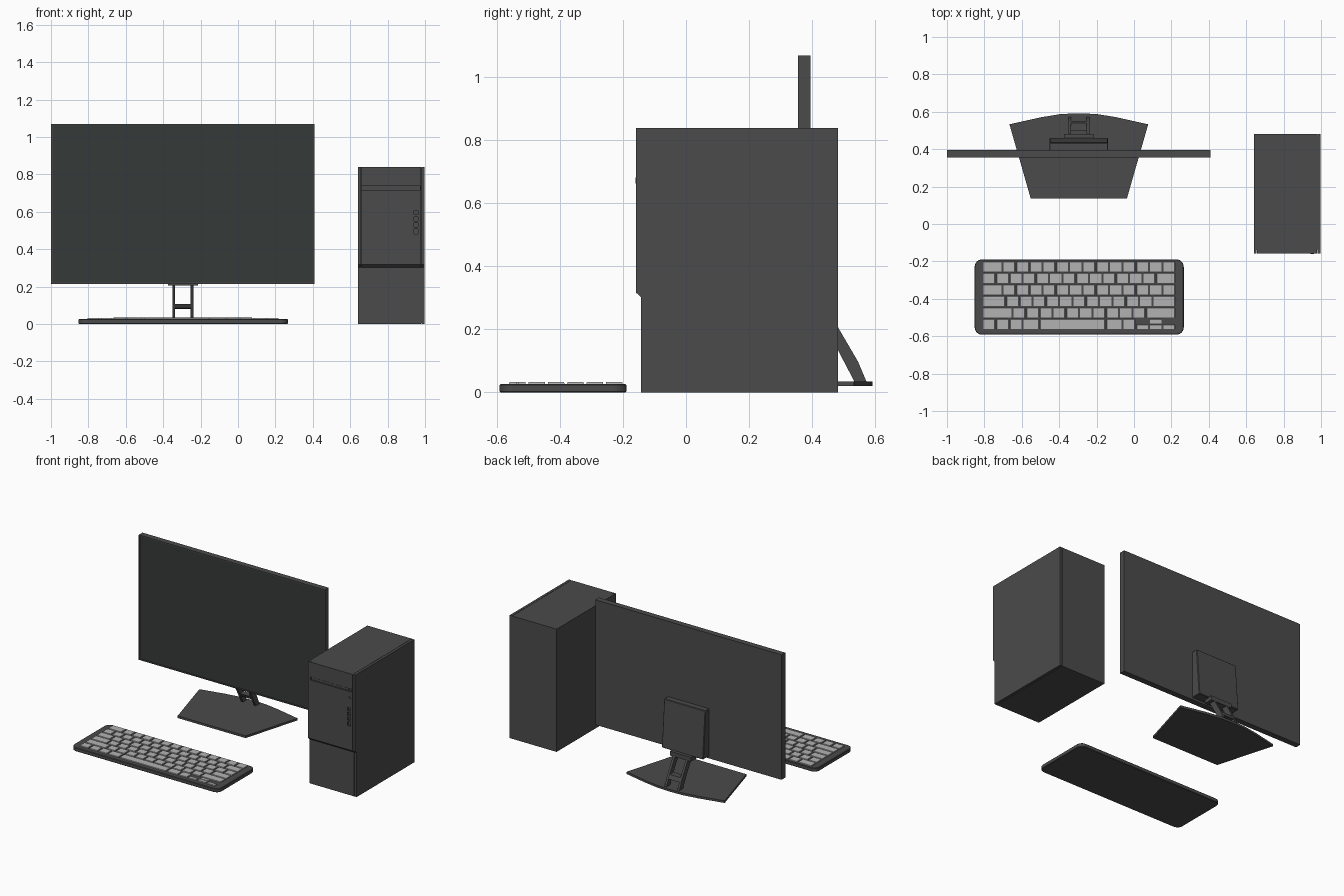
import bpy, bmesh, math
from mathutils import Vector, Matrix

if "Cube" in bpy.data.objects:
    bpy.data.objects.remove(bpy.data.objects["Cube"])


def material(name, r, g, b):
    m = bpy.data.materials.new(name)
    m.diffuse_color = (r, g, b, 1)
    m.use_nodes = True
    m.node_tree.nodes["Principled BSDF"].inputs["Base Color"].default_value = m.diffuse_color
    return m


DARK = material("dark_plastic", 0.07, 0.07, 0.07)
SCREEN = material("screen_glass", 0.035, 0.042, 0.04)
KEYS = material("key_plastic", 0.45, 0.45, 0.45)


def finish(name, bm, *mats):
    bmesh.ops.recalc_face_normals(bm, faces=bm.faces)
    me = bpy.data.meshes.new(name)
    bm.to_mesh(me)
    bm.free()
    for m in mats or (DARK,):
        me.materials.append(m)
    ob = bpy.data.objects.new(name, me)
    bpy.context.collection.objects.link(ob)
    return ob


def add_box(bm, x, y, z):
    vs = bmesh.ops.create_cube(bm, size=1)["verts"]
    for v in vs:
        v.co = Vector([(r[0] + r[1]) / 2 + c * (r[1] - r[0]) for r, c in zip((x, y, z), v.co)])
    return vs


def box(name, x, y, z, mat=DARK):
    bm = bmesh.new()
    add_box(bm, x, y, z)
    return finish(name, bm, mat)


def add_prism(bm, pts, axis, a, b):
    # extrude a 2D outline along x (points are y,z) or z (points are x,y)
    place = (lambda p, d: (d, *p)) if axis == "x" else (lambda p, d: (*p, d))
    f = bm.faces.new([bm.verts.new(place(p, a)) for p in pts])
    ext = bmesh.ops.extrude_face_region(bm, geom=[f], use_keep_orig=True)["geom"]
    move = Vector(place((0, 0), b - a))
    bmesh.ops.translate(bm, vec=move, verts=[v for v in ext if isinstance(v, bmesh.types.BMVert)])


def prism(name, pts, axis, a, b):
    bm = bmesh.new()
    add_prism(bm, pts, axis, a, b)
    return finish(name, bm)


def bevel(ob, width, segments=1):
    m = ob.modifiers.new("bevel", "BEVEL")
    m.width, m.segments, m.limit_method = width, segments, "ANGLE"


# monitor panel with a recessed screen
bm = bmesh.new()
add_box(bm, (-1, 0.41), (0.355, 0.395), (0.215, 1.07))
front = min(bm.faces, key=lambda f: f.calc_center_median().y)
bmesh.ops.inset_region(bm, faces=[front], thickness=0.01)
bmesh.ops.inset_region(bm, faces=[front], thickness=0.0005)
for v in front.verts:
    v.co.y += 0.005
front.material_index = 1
finish("monitor_panel", bm, DARK, SCREEN)

# wedge shaped mount on the monitor back, and its hinge
CX = -0.295
mount = prism("monitor_mount", [(0.39, 0.23), (0.46, 0.23), (0.435, 0.555), (0.39, 0.555)],
              "x", CX - 0.157, CX + 0.157)
bevel(mount, 0.004)
box("stand_hinge", (CX - 0.08, CX + 0.08), (0.42, 0.482), (0.205, 0.235))

# stand neck: two bent rails and a cross bar
rail = [(0.575, 0.03), (0.546, 0.098), (0.472, 0.225), (0.435, 0.225), (0.435, 0.212),
        (0.483, 0.133), (0.537, 0.03)]
bm = bmesh.new()
for s in (-1, 1):
    a, b = sorted((CX + s * 0.041, CX + s * 0.056))
    add_prism(bm, rail, "x", a, b)
add_prism(bm, [(0.51, 0.085), (0.552, 0.08), (0.54, 0.108), (0.498, 0.108)],
          "x", CX - 0.043, CX + 0.043)
finish("stand_neck", bm)

# stand base: mirrored outline with a bowed back edge
half = [(0.257, 0.136), (0.371, 0.533), (0.2, 0.571), (0.095, 0.588)]
outline = ([(CX + x, y) for x, y in half] + [(CX, 0.592)]
           + [(CX - x, y) for x, y in reversed(half)])
prism("stand_base", outline, "z", 0.02, 0.035)

# keyboard body with rounded corners
KX, KY = (-0.852, 0.266), (-0.592, -0.189)
R = 0.04
corners = []
for i, (cx, cy) in enumerate([(KX[1] - R, KY[1] - R), (KX[0] + R, KY[1] - R),
                              (KX[0] + R, KY[0] + R), (KX[1] - R, KY[0] + R)]):
    for k in range(7):
        t = math.pi / 2 * (i + k / 6)
        corners.append((cx + R * math.cos(t), cy + R * math.sin(t)))
body = prism("keyboard_body", corners, "z", 0, 0.026)
bevel(body, 0.003)

# keys: each row lists key widths in key units
ROWS = [[1.5] + [1] * 13,
        [1] * 13 + [1.5],
        [1.5] + [1] * 13,
        [1.75] + [1] * 11 + [1.75],
        [2.25] + [1] * 10 + [2.25],
        [1, 1, 1, 1.25, 5, 1.25, 1]]
X0, UNIT, PITCH, GAP = -0.81, 1.033 / 14.5, 0.0615, 0.0045
bm = bmesh.new()


def add_key(x, width, ylow, yhigh):
    vs = add_box(bm, (x + GAP, x + width - GAP), (ylow, yhigh), (0.024, 0.032))
    mid = sum((v.co for v in vs), Vector((0, 0, 0))) / 8
    for v in vs:
        if v.co.z > 0.03:
            for i in (0, 1):
                v.co[i] -= math.copysign(0.0015, v.co[i] - mid[i])


for r, widths in enumerate(ROWS):
    x, y = X0, -0.228 - r * PITCH
    for w in widths:
        add_key(x, w * UNIT, y - 0.027, y + 0.027)
        x += w * UNIT
# arrow keys are half height
for i, up in [(0, 0), (1, 0), (1, 1), (2, 0)]:
    low = y - 0.027 + up * 0.029
    add_key(x + i * UNIT, UNIT, low, low + 0.025)
finish("keyboard_keys", bm, KEYS)

# computer tower: stepped side profile, plus a separate right side panel
profile = [(-0.143, 0), (0.482, 0), (0.482, 0.84), (-0.159, 0.84), (-0.159, 0.317), (-0.143, 0.302)]
tower = prism("tower_case", profile, "x", 0.642, 0.979)
prism("tower_side_panel", profile, "x", 0.981, 0.998)
box("tower_seam", (0.978, 0.982), (-0.135, 0.478), (0.004, 0.836))

# cut the drive slot, ports and left seam into the tower front
bm = bmesh.new()
add_box(bm, (0.661, 0.972), (-0.2, -0.147), (0.717, 0.738))
for z, h in [(0.595, 0.022), (0.562, 0.022), (0.53, 0.022), (0.495, 0.028)]:
    add_box(bm, (0.942, 0.962), (-0.2, -0.149), (z - h / 2, z + h / 2))
add_box(bm, (0.655, 0.658), (-0.2, -0.14), (-0.1, 0.9))
cutter = finish("tower_cutter", bm)
cutter.hide_render = True
m = tower.modifiers.new("cut", "BOOLEAN")
m.operation, m.object, m.solver = "DIFFERENCE", cutter, "EXACT"
bpy.context.view_layer.objects.active = tower
bpy.ops.object.modifier_apply(modifier="cut")
bpy.data.objects.remove(cutter)

# disc tray in the slot and power button
box("disc_tray", (0.665, 0.945), (-0.155, -0.146), (0.72, 0.735))
bm = bmesh.new()
bmesh.ops.create_cone(bm, cap_ends=True, segments=16, radius1=0.011, radius2=0.009, depth=0.006)
bmesh.ops.rotate(bm, verts=bm.verts, matrix=Matrix.Rotation(math.pi / 2, 3, "X"))
bmesh.ops.translate(bm, verts=bm.verts, vec=Vector((0.953, -0.158, 0.672)))
finish("power_button", bm)
